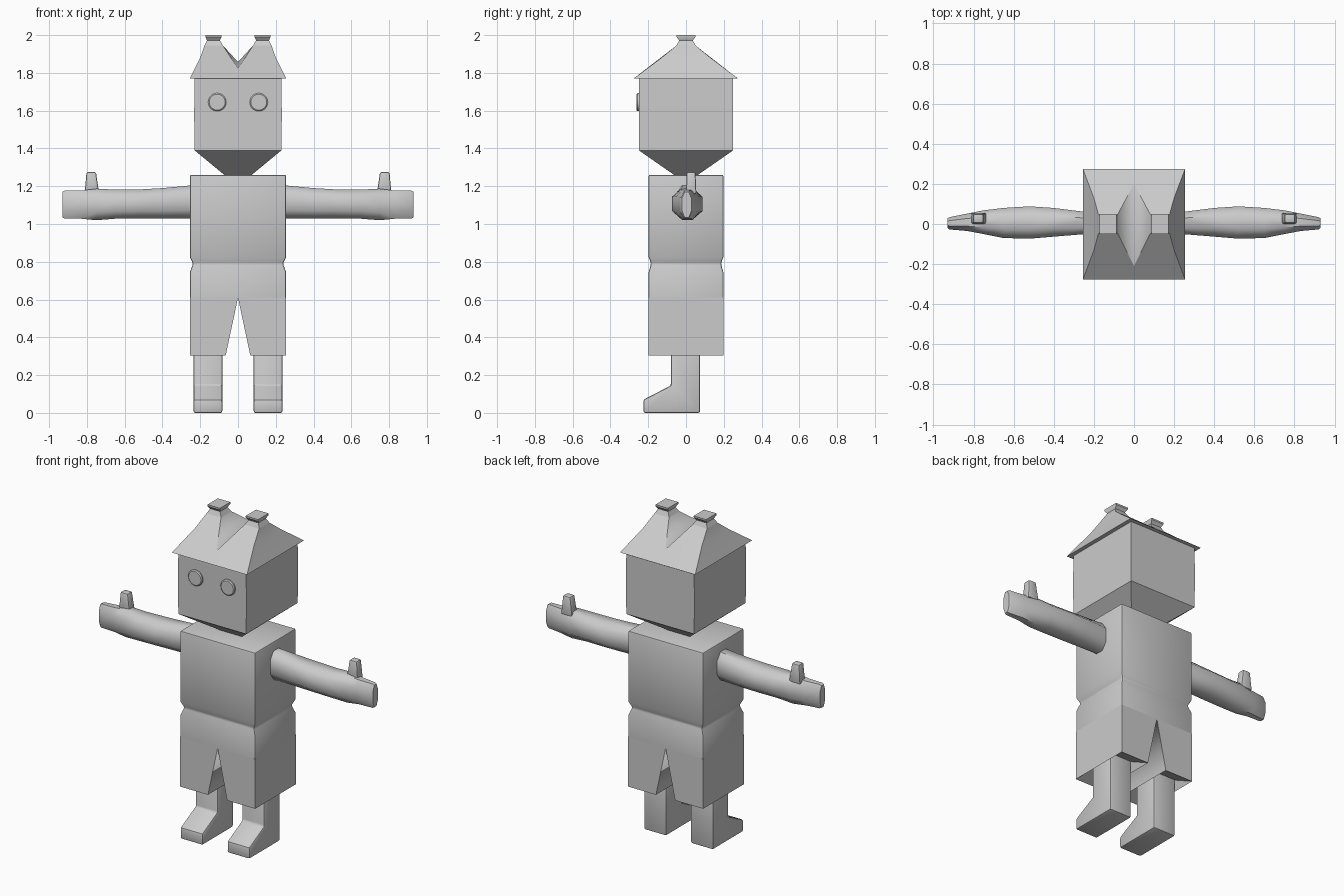
import bpy, bmesh, math

if "Cube" in bpy.data.objects:
    bpy.data.objects.remove(bpy.data.objects["Cube"])


def make(name, verts, faces, mirror=False, bevel=0.0, angle=30):
    bm = bmesh.new()
    vs = [bm.verts.new(v) for v in verts]
    for f in faces:
        bm.faces.new([vs[i] for i in f])
    bmesh.ops.recalc_face_normals(bm, faces=bm.faces)
    if bevel:
        edges = [e for e in bm.edges if e.is_manifold and e.calc_face_angle() > 0.6]
        bmesh.ops.bevel(bm, geom=edges, offset=bevel, segments=2, profile=0.5, affect='EDGES')
    me = bpy.data.meshes.new(name)
    bm.to_mesh(me)
    bm.free()
    ob = bpy.data.objects.new(name, me)
    bpy.context.collection.objects.link(ob)
    if mirror:
        ob.modifiers.new("mirror", 'MIRROR').use_clip = False
    bpy.ops.object.select_all(action='DESELECT')
    ob.select_set(True)
    bpy.context.view_layer.objects.active = ob
    bpy.ops.object.shade_smooth_by_angle(angle=math.radians(angle))
    return ob


def loft(name, rings, start=True, end=True, **kw):
    n = len(rings[0])
    verts = [p for r in rings for p in r]
    faces = [(k * n + i, k * n + (i + 1) % n, (k + 1) * n + (i + 1) % n, (k + 1) * n + i)
             for k in range(len(rings) - 1) for i in range(n)]
    if start:
        faces.append(tuple(range(n)))
    if end:
        faces.append(tuple(range(len(verts) - n, len(verts))))
    return make(name, verts, faces, **kw)


def rect(x0, x1, y0, y1, z):
    return [(x0, y0, z), (x1, y0, z), (x1, y1, z), (x0, y1, z)]


def box(hx, hy, z):
    return rect(-hx, hx, -hy, hy, z)


# torso with pinched waist, open where it meets the trouser legs
loft("torso", [box(.255, .198, 1.26), box(.255, .198, .825), box(.238, .185, .79),
               box(.255, .198, .745), box(.255, .198, .61)], end=False, bevel=.008)

# trouser legs: spread below the crotch, hem recessed around the leg
loft("trouser_leg", [rect(0, .255, -.198, .198, .61), rect(.065, .255, -.198, .198, .305),
                     rect(.085, .235, -.08, .075, .36)],
     start=False, end=False, mirror=True)

# legs with boots, side profile extruded across x
boot = [(.075, 0), (-.225, 0), (-.225, .07), (-.08, .145), (-.08, .40), (.075, .40)]
loft("leg", [[(x, y, z) for y, z in boot] for x in (.083, .235)], mirror=True, bevel=.01)


# arms: rounded rectangular sections along x
def arm_ring(x, y0, y1, z0, z1):
    c, d = (y1 - y0) * .28, (z1 - z0) * .25
    return [(x, y0 + c, z0), (x, y1 - c, z0), (x, y1, z0 + d), (x, y1, z1 - d),
            (x, y1 - c, z1), (x, y0 + c, z1), (x, y0, z1 - d), (x, y0, z0 + d)]


arm = [(.24, -.05, .06, 1.03, 1.205), (.40, -.063, .08, 1.03, 1.19),
       (.52, -.073, .088, 1.03, 1.183), (.65, -.07, .08, 1.028, 1.182),
       (.75, -.05, .068, 1.02, 1.187), (.83, -.035, .052, 1.028, 1.177),
       (.92, -.027, .034, 1.03, 1.176), (.93, -.02, .028, 1.035, 1.17)]
loft("arm", [arm_ring(*a) for a in arm], mirror=True, angle=50)

# thumbs
loft("thumb", [rect(.735, .812, 0, .055, 1.16), rect(.752, .802, .004, .05, 1.275)],
     mirror=True, bevel=.008)

# head with tapering jaw
loft("head", [box(.23, .25, 1.772), box(.232, .25, 1.58), box(.23, .25, 1.39),
              box(.07, .06, 1.258)])

# eyes: shallow rounded discs on the face
N = 24
eye = [(-.245, .048), (-.257, .048), (-.262, .042)]
loft("eye", [[(.11 + r * math.cos(2 * math.pi * i / N), y, 1.645 + r * math.sin(2 * math.pi * i / N))
              for i in range(N)] for y, r in eye], mirror=True)

# roof-shaped hat: one half with a valley in the middle
hat = rect(0, .255, -.277, .275, 1.77) + [
    (.2, -.13, 1.88), (.2, .13, 1.88),
    (0, -.21, 1.822), (0, 0, 1.858), (0, .2, 1.828)] + rect(.08, .178, -.05, .05, 1.945)
loft_faces = [(0, 1, 2, 3), (0, 1, 4, 10, 9, 6), (3, 2, 5, 11, 12, 8),
              (1, 2, 5, 4), (4, 5, 11, 10), (6, 7, 9), (7, 12, 9), (7, 8, 12)]
make("hat", hat, loft_faces, mirror=True)

# flared horns on the hat
loft("horn", [rect(.08, .178, -.05, .05, 1.945), rect(.096, .164, -.036, .036, 1.972),
              rect(.087, .172, -.05, .05, 1.99), rect(.087, .172, -.05, .05, 2.0)],
     start=False, mirror=True)
